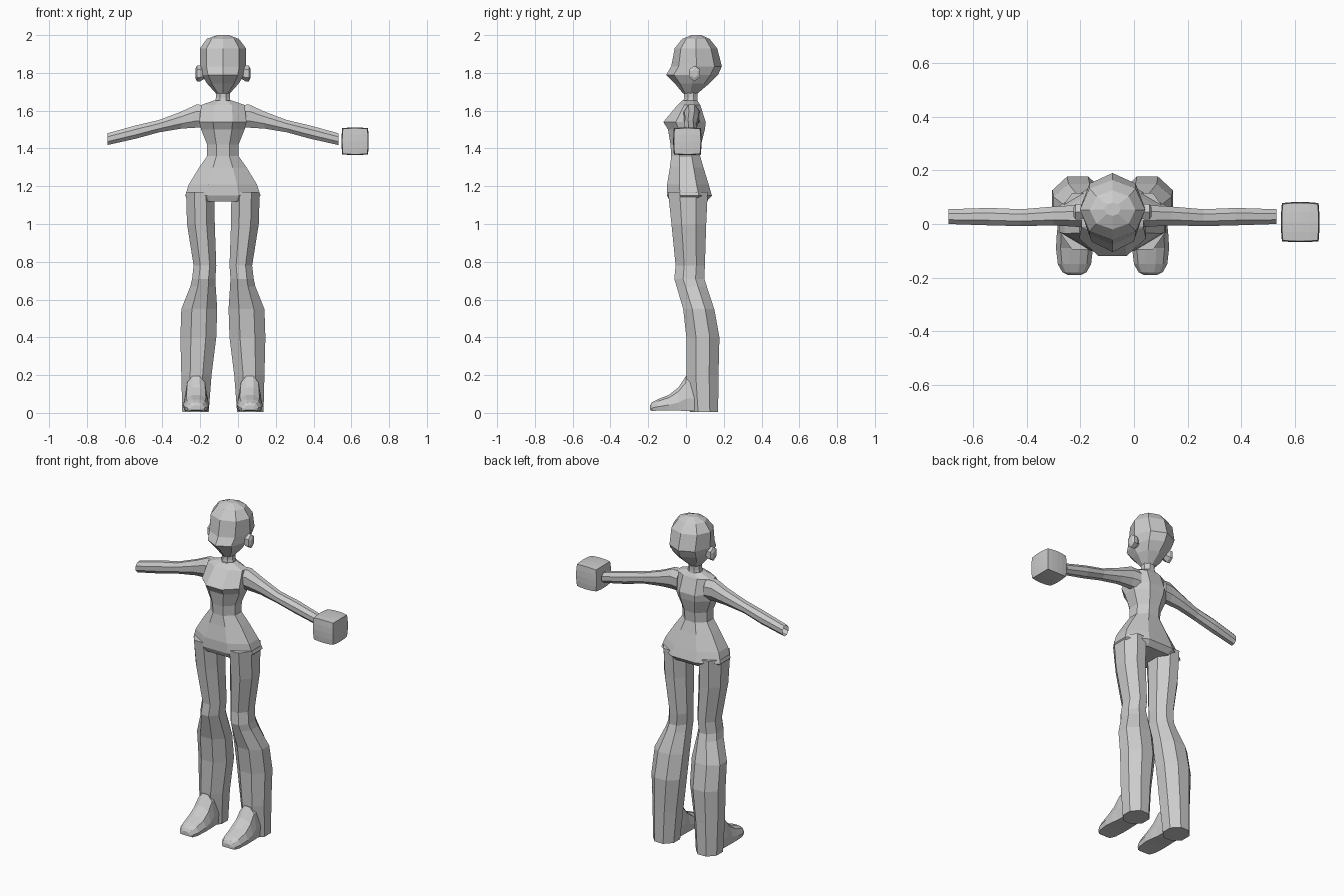
import bpy, bmesh
from math import sin, cos, pi
from mathutils import Vector

CX = -0.08  # body centre line


def ring(c, u, v, n=8, flat=True):
    """Polygon around c with half axes u and v; flat puts sides (not corners) on the axes."""
    c, u, v = Vector(c), Vector(u), Vector(v)
    off, k = (pi / n, 1 / cos(pi / n)) if flat else (0, 1)
    return [c + u * (k * cos(off + 2 * pi * i / n)) + v * (k * sin(off + 2 * pi * i / n))
            for i in range(n)]


def loft(name, rings, mirror=False, caps=(True, True)):
    bm = bmesh.new()
    rows = [[bm.verts.new(p) for p in r] for r in rings]
    n = len(rows[0])
    for a, b in zip(rows, rows[1:]):
        for i in range(n):
            j = (i + 1) % n
            bm.faces.new((a[i], a[j], b[j], b[i]))
    if caps[0]:
        bm.faces.new(rows[0][::-1])
    if caps[1]:
        bm.faces.new(rows[-1])
    bmesh.ops.recalc_face_normals(bm, faces=bm.faces)
    me = bpy.data.meshes.new(name)
    bm.to_mesh(me)
    bm.free()
    ob = bpy.data.objects.new(name, me)
    ob.location.x = CX
    bpy.context.collection.objects.link(ob)
    if mirror:
        mod = ob.modifiers.new("mirror", 'MIRROR')
        mod.use_mirror_merge = False
    return ob


def level(z, x0, x1, y0, y1, n=8, flat=True):
    """Horizontal ring from its x and y extents."""
    return ring(((x0 + x1) / 2, (y0 + y1) / 2, z), ((x1 - x0) / 2, 0, 0),
                (0, (y1 - y0) / 2, 0), n, flat)


# torso: height, half width, front, back
loft("torso", [level(z, -w, w, f, b) for z, w, f, b in [
    (1.655, 0.045, -0.02, 0.06), (1.63, 0.115, -0.045, 0.075), (1.54, 0.125, -0.12, 0.105),
    (1.50, 0.115, -0.095, 0.10), (1.42, 0.083, -0.082, 0.08), (1.36, 0.083, -0.078, 0.075),
    (1.30, 0.125, -0.085, 0.092), (1.21, 0.18, -0.10, 0.12), (1.15, 0.20, -0.10, 0.137),
    (1.12, 0.17, -0.085, 0.11)]])

# neck
loft("neck", [level(z, -w, w, f, b) for z, w, f, b in [
    (1.62, 0.045, -0.02, 0.065), (1.67, 0.037, -0.01, 0.06), (1.75, 0.035, -0.01, 0.06)]])

# head, with the face coming to a point below the brow
loft("head", [level(z, -w, w, f, b, 8, False) for z, w, f, b in [
    (1.69, 0.036, -0.015, 0.06), (1.745, 0.085, -0.06, 0.125), (1.79, 0.112, -0.105, 0.17),
    (1.835, 0.122, -0.078, 0.19), (1.93, 0.122, -0.06, 0.165), (1.98, 0.085, -0.02, 0.125),
    (2.0, 0.03, 0.03, 0.08)]])

# ears
loft("ears", [ring((x, 0.045, 1.797), (0, h * 0.8, 0), (0, 0, h), 6) for x, h in
              [(0.09, 0.02), (0.12, 0.036), (0.138, 0.036), (0.146, 0.02)]], True)

# arms: distance out, bottom, top, front, back (wrist left open)
loft("arms", [ring((x, (f + b) / 2, (lo + hi) / 2), (0, (b - f) / 2, 0), (0, 0, (hi - lo) / 2))
              for x, lo, hi, f, b in [
    (0.09, 1.51, 1.63, -0.015, 0.075), (0.14, 1.51, 1.632, -0.01, 0.07),
    (0.22, 1.505, 1.595, -0.005, 0.065), (0.34, 1.485, 1.55, -0.008, 0.055),
    (0.46, 1.452, 1.522, -0.005, 0.06), (0.612, 1.418, 1.48, 0.0, 0.055)]],
     True, (True, False))

# legs: height, inner x, outer x, front, back
loft("legs", [level(*r) for r in [
    (1.17, 0.045, 0.195, -0.095, 0.115), (1.0, 0.043, 0.19, -0.077, 0.107),
    (0.78, 0.035, 0.155, -0.055, 0.10), (0.71, 0.04, 0.163, -0.062, 0.097),
    (0.67, 0.038, 0.172, -0.05, 0.11), (0.55, 0.03, 0.22, -0.015, 0.15),
    (0.40, 0.035, 0.225, 0.002, 0.177), (0.20, 0.06, 0.22, 0.002, 0.172),
    (0.005, 0.075, 0.215, 0.02, 0.17)]], True)

# feet: arched cross-section swept from ankle to toe
ARCH = [(-0.9, 0), (0.9, 0), (1, 0.35), (0.75, 0.82), (0.3, 1), (-0.3, 1), (-0.75, 0.82), (-1, 0.35)]
loft("feet", [[(0.142 + px * w, y, z0 + pz * (h - z0)) for px, pz in ARCH]
              for y, w, z0, h in [
    (0.06, 0.06, 0.01, 0.20), (0.0, 0.062, 0.01, 0.195), (-0.04, 0.066, 0.012, 0.135),
    (-0.09, 0.069, 0.014, 0.095), (-0.15, 0.062, 0.012, 0.072), (-0.18, 0.045, 0.01, 0.056),
    (-0.19, 0.025, 0.015, 0.04)]], True)

# loose block beside one wrist: cube with softly bulging faces
bm = bmesh.new()
bmesh.ops.create_cube(bm, size=2)
bmesh.ops.subdivide_edges(bm, edges=bm.edges[:], cuts=3, use_grid_fill=True)
for v in bm.verts:
    x, y, z = v.co
    s = 1 - 0.05 * (x * x + y * y + z * z - 1)
    v.co = (x * s * 0.072, y * s * 0.075, z * s * 0.073)
me = bpy.data.meshes.new("hand_block")
bm.to_mesh(me)
bm.free()
block = bpy.data.objects.new("hand_block", me)
block.location = (0.62, 0.007, 1.438)
bpy.context.collection.objects.link(block)
